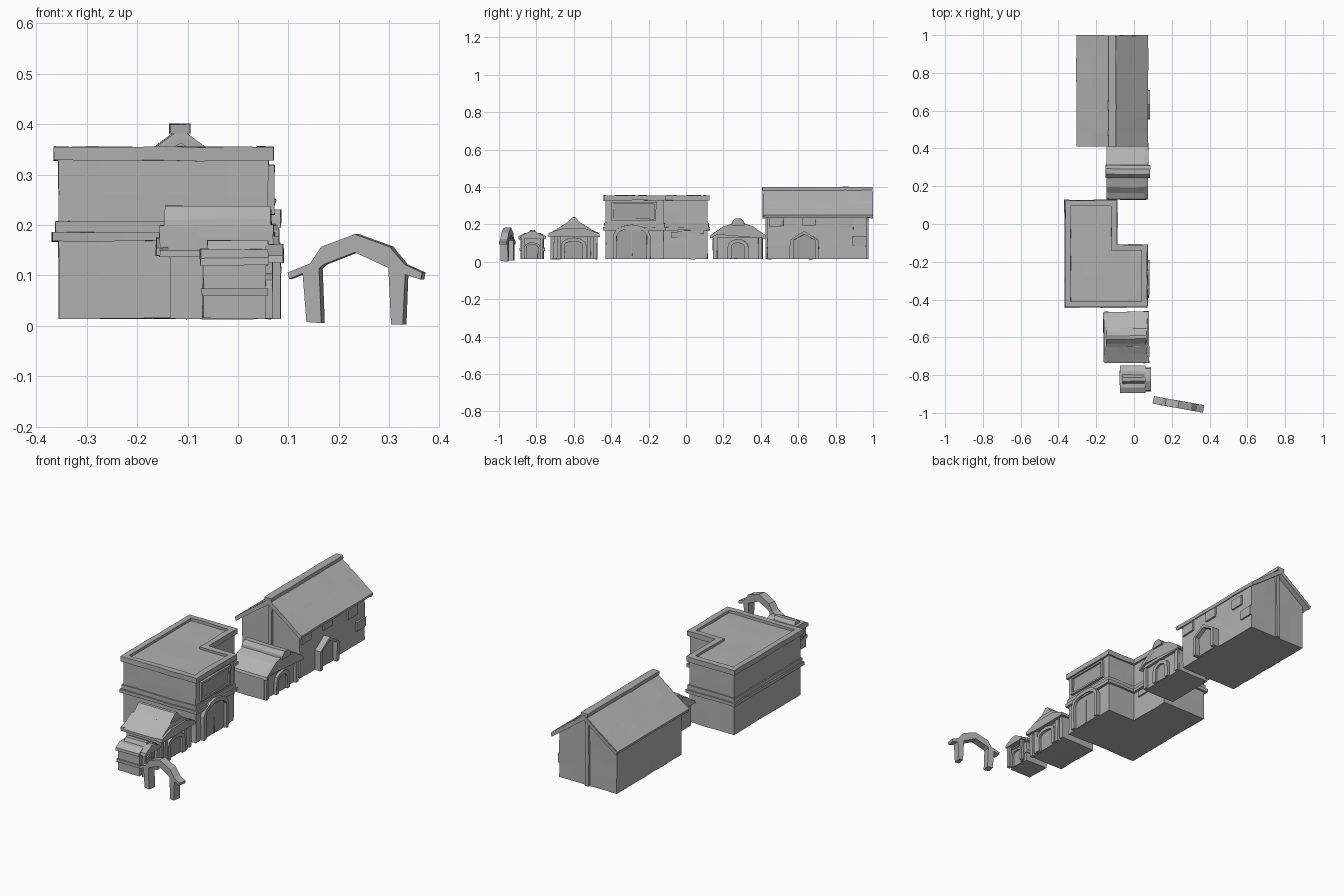
import bpy
import bmesh
import math
from mathutils import Vector, Matrix, noise

default_cube = bpy.data.objects.get("Cube")
if default_cube:
    bpy.data.objects.remove(default_cube, do_unlink=True)

GROUND = 0.015
STEP = 0.07


def make_material(name, value):
    material = bpy.data.materials.new(name)
    colour = (value, value, value, 1)
    material.diffuse_color = colour
    material.use_nodes = True
    material.node_tree.nodes["Principled BSDF"].inputs["Base Color"].default_value = colour
    return material


wall_grey = make_material("wall grey", 0.44)
roof_grey = make_material("roof grey", 0.46)
trim_grey = make_material("trim grey", 0.42)
door_grey = make_material("door grey", 0.37)


def finish(name, mesh_data, material, wobble=0.003, cuts=True):
    """Slice long faces, wobble the corners like rough handwork and link the part."""
    bmesh.ops.recalc_face_normals(mesh_data, faces=mesh_data.faces[:])
    if cuts:
        for axis in range(3):
            values = [v.co[axis] for v in mesh_data.verts]
            low, high = min(values), max(values)
            count = int((high - low) / STEP)
            normal = Vector([float(axis == i) for i in range(3)])
            for i in range(1, count):
                position = low + (high - low) * i / count
                geometry = mesh_data.verts[:] + mesh_data.edges[:] + mesh_data.faces[:]
                bmesh.ops.bisect_plane(mesh_data, geom=geometry,
                                       plane_co=normal * position, plane_no=normal)
    for vertex in mesh_data.verts:
        vertex.co += noise.noise_vector(vertex.co * 20) * wobble
    mesh = bpy.data.meshes.new(name)
    mesh_data.to_mesh(mesh)
    mesh_data.free()
    mesh.materials.append(material)
    part = bpy.data.objects.new(name, mesh)
    bpy.context.scene.collection.objects.link(part)
    return part


def prism(name, material, profile, axis, span, **options):
    """Extrude a profile along x, y or z; profile holds the two other axes in order."""
    mesh_data = bmesh.new()
    index = "xyz".index(axis)
    loops = []
    for depth in span:
        loop = []
        for point in profile:
            position = list(point)
            position.insert(index, depth)
            loop.append(mesh_data.verts.new(position))
        loops.append(loop)
        mesh_data.faces.new(loop)
    total = len(profile)
    for i in range(total):
        j = (i + 1) % total
        mesh_data.faces.new((loops[0][i], loops[0][j], loops[1][j], loops[1][i]))
    return finish(name, mesh_data, material, **options)


def box(name, material, xs, ys, zs, **options):
    corners = [(xs[0], ys[0]), (xs[1], ys[0]), (xs[1], ys[1]), (xs[0], ys[1])]
    return prism(name, material, corners, "z", zs, **options)


def ring(name, material, outer, inner, zs):
    """Closed band between two outlines."""
    mesh_data = bmesh.new()
    loops = [[mesh_data.verts.new((x, y, z)) for x, y in outline]
             for outline, z in ((outer, zs[0]), (outer, zs[1]), (inner, zs[1]), (inner, zs[0]))]
    total = len(outer)
    for k in range(4):
        first, second = loops[k], loops[(k + 1) % 4]
        for i in range(total):
            j = (i + 1) % total
            mesh_data.faces.new((first[i], first[j], second[j], second[i]))
    return finish(name, mesh_data, material)


def arch_outline(centre, half, spring, top, steps):
    """Open outline of an arch from its right foot over to its left foot."""
    points = [(centre + half, GROUND)]
    for i in range(steps + 1):
        angle = math.pi * i / steps
        points.append((centre + half * math.cos(angle),
                       spring + (top - spring) * math.sin(angle)))
    return points + [(centre - half, GROUND)]


def doorway(prefix, x, centre, half, spring, top, depth, frame=0.02, steps=6):
    """Arched surround with a shallower door leaf, facing +x."""
    outer = arch_outline(centre, half, spring, top, steps)
    inner = arch_outline(centre, half - frame, spring, top - frame, steps)
    prism(prefix + "_door_frame", trim_grey, outer + inner[::-1], "x",
          (x - 0.01, x + depth), cuts=False)
    prism(prefix + "_door", door_grey, inner, "x", (x - 0.01, x + depth / 3), cuts=False)


def window(name, x, ys, zs):
    box(name, trim_grey, (x - 0.005, x + 0.008), ys, zs, cuts=False)


def mirrored(points, centre):
    """Complete a symmetric profile from its left half."""
    return points + [(2 * centre - y, z) for y, z in reversed(points)]


# Long barn with a gable roof
RIDGE = -0.115
prism("barn_walls", wall_grey,
      [(-0.28, GROUND), (0.05, GROUND), (0.05, 0.25), (RIDGE, 0.37), (-0.28, 0.25)],
      "y", (0.435, 0.965))
for side, label in ((-1, "right"), (1, "left")):
    slope = [(RIDGE, 0.392), (RIDGE + side * 0.19, 0.25),
             (RIDGE + side * 0.185, 0.235), (RIDGE, 0.368)]
    prism("barn_roof_" + label, roof_grey, slope, "y", (0.41, 0.997))
    for y, end in ((0.405, "front"), (0.98, "back")):
        board = [(px, pz - 0.004) for px, pz in slope]
        prism("barn_barge_board_" + label + "_" + end, trim_grey, board, "y", (y + 0.005, y + 0.02))
box("barn_ridge_beam", trim_grey, (RIDGE - 0.02, RIDGE + 0.02), (0.408, 0.998), (0.382, 0.4))
for y, label in ((0.425, "front"), (0.955, "back")):
    box("barn_gable_post_" + label, trim_grey, (RIDGE - 0.01, RIDGE + 0.01),
        (y, y + 0.02), (GROUND, 0.37))
doorway("barn", 0.05, 0.632, 0.077, 0.115, 0.165, 0.035, steps=2)
for i, (y, z) in enumerate(((0.445, 0.19), (0.62, 0.195), (0.82, 0.175), (0.89, 0.085))):
    window("barn_window_" + str(i), 0.05, (y, y + 0.075), (z, z + 0.05))

# Small hall with a barrel roof
HALL = 0.278
box("hall_walls", wall_grey, (-0.13, 0.05), (0.143, 0.41), (GROUND, 0.14))
prism("hall_roof", roof_grey,
      mirrored([(0.128, 0.13), (0.132, 0.143), (0.165, 0.16), (0.195, 0.187), (0.24, 0.2)], HALL),
      "x", (-0.145, 0.065))
prism("hall_ridge_roll", trim_grey,
      mirrored([(HALL - 0.035, 0.195), (HALL - 0.032, 0.212), (HALL - 0.014, 0.23)], HALL),
      "x", (-0.15, 0.085))
eave = [(0.128, 0.125), (0.132, 0.143), (0.2, 0.19), (0.24, 0.203)]
under = [(0.24, 0.185), (0.2, 0.172), (0.16, 0.145)]
prism("hall_front_eave", trim_grey, mirrored(eave, HALL) + mirrored(under, HALL)[::-1],
      "x", (0.055, 0.075), cuts=False)
doorway("hall", 0.05, HALL, 0.055, 0.08, 0.122, 0.015)
for y in (0.145, 0.385):
    box("hall_corner_post", trim_grey, (0.04, 0.062), (y, y + 0.022), (GROUND, 0.135))


# Two-storey corner house
def corner_outline(grow):
    left, right, notch = -0.355 - grow, 0.06 + grow, -0.1 + grow
    front, back, step = -0.43 - grow, 0.115 + grow, -0.12 + grow
    return [(left, front), (right, front), (right, step),
            (notch, step), (notch, back), (left, back)]


prism("house_walls", wall_grey, corner_outline(0), "z", (GROUND, 0.342))
ring("house_ledge", trim_grey, corner_outline(0.013), corner_outline(-0.01), (0.168, 0.185))
ring("house_ledge_upper", trim_grey, corner_outline(0.006), corner_outline(-0.01), (0.185, 0.207))
ring("house_cornice", trim_grey, corner_outline(0.01), corner_outline(-0.02), (0.328, 0.355))
doorway("house", 0.06, -0.29, 0.1, 0.14, 0.198, 0.02)
prism("house_door_seam", trim_grey, [(-0.293, GROUND), (-0.287, GROUND),
      (-0.287, 0.17), (-0.293, 0.17)], "x", (0.062, 0.07), cuts=False)
box("house_shutter", door_grey, (0.055, 0.064), (-0.39, -0.17), (0.225, 0.315))
for z in (0.22, 0.308):
    box("house_window_rail", trim_grey, (0.055, 0.072), (-0.4, -0.16), (z, z + 0.01))
for y in (-0.4, -0.172):
    box("house_window_jamb", trim_grey, (0.055, 0.072), (y, y + 0.012), (0.22, 0.318))
for i, (y, z) in enumerate(((-0.08, 0.13), (0.015, 0.15))):
    window("house_side_window_" + str(i), -0.1, (y, y + 0.08), (z, z + 0.03))

# Shrine hall with a flared, stepped roof
SHRINE = -0.6
box("shrine_walls", wall_grey, (-0.135, 0.05), (-0.72, -0.475), (GROUND, 0.15))
prism("shrine_lower_roof", roof_grey,
      mirrored([(-0.735, 0.137), (-0.735, 0.15), (-0.69, 0.175), (-0.65, 0.2)], SHRINE),
      "x", (-0.155, 0.07))
prism("shrine_upper_roof", roof_grey,
      mirrored([(-0.67, 0.185), (-0.635, 0.21), (-0.608, 0.238)], SHRINE),
      "x", (-0.145, 0.065))
prism("shrine_front_eave", trim_grey,
      mirrored([(-0.738, 0.135), (-0.735, 0.152), (-0.66, 0.178)], SHRINE),
      "x", (0.05, 0.08))
prism("shrine_back_eave", trim_grey,
      mirrored([(-0.73, 0.14), (-0.73, 0.155), (-0.66, 0.175)], SHRINE),
      "x", (-0.162, -0.14))
doorway("shrine", 0.05, SHRINE, 0.068, 0.09, 0.128, 0.02)
for y in (-0.725, -0.69, -0.53, -0.495):
    box("shrine_pillar", trim_grey, (0.045, 0.066), (y, y + 0.02), (GROUND, 0.14))

# Market stall with a porch
STALL = -0.822
box("stall_walls", wall_grey, (-0.07, 0.055), (-0.885, -0.76), (GROUND, 0.125))
box("stall_sill", trim_grey, (-0.072, 0.06), (-0.89, -0.755), (0.06, 0.075))
prism("stall_roof", roof_grey,
      mirrored([(-0.895, 0.12), (-0.895, 0.135), (-0.865, 0.153)], STALL), "x", (-0.075, 0.06))
prism("stall_ridge", trim_grey,
      mirrored([(STALL - 0.025, 0.15), (STALL - 0.01, 0.17)], STALL), "x", (-0.06, 0.06))
prism("stall_porch_roof", trim_grey,
      mirrored([(-0.885, 0.125), (-0.88, 0.14), (-0.835, 0.162)], STALL), "x", (0.055, 0.09))
doorway("stall", 0.055, STALL, 0.042, 0.075, 0.105, 0.015, frame=0.012)
for y in (-0.88, -0.78):
    box("stall_porch_post", trim_grey, (0.068, 0.084), (y, y + 0.016), (GROUND, 0.13))

# Free-standing gateway, turned slightly
gate_profile = [(0.103, 0.093), (0.1, 0.106), (0.145, 0.124), (0.167, 0.157), (0.235, 0.182),
                (0.305, 0.157), (0.335, 0.122), (0.37, 0.106), (0.367, 0.092), (0.336, 0.102),
                (0.332, 0.003), (0.308, 0.003), (0.302, 0.115), (0.235, 0.146),
                (0.173, 0.122), (0.163, 0.114), (0.167, 0.006), (0.137, 0.008), (0.13, 0.104)]
gateway = prism("gateway", trim_grey, gate_profile, "y", (-0.975, -0.935), wobble=0.001, cuts=False)
pivot = Matrix.Translation((0.235, -0.955, 0))
gateway.data.transform(pivot @ Matrix.Rotation(-0.18, 4, "Z") @ pivot.inverted())
